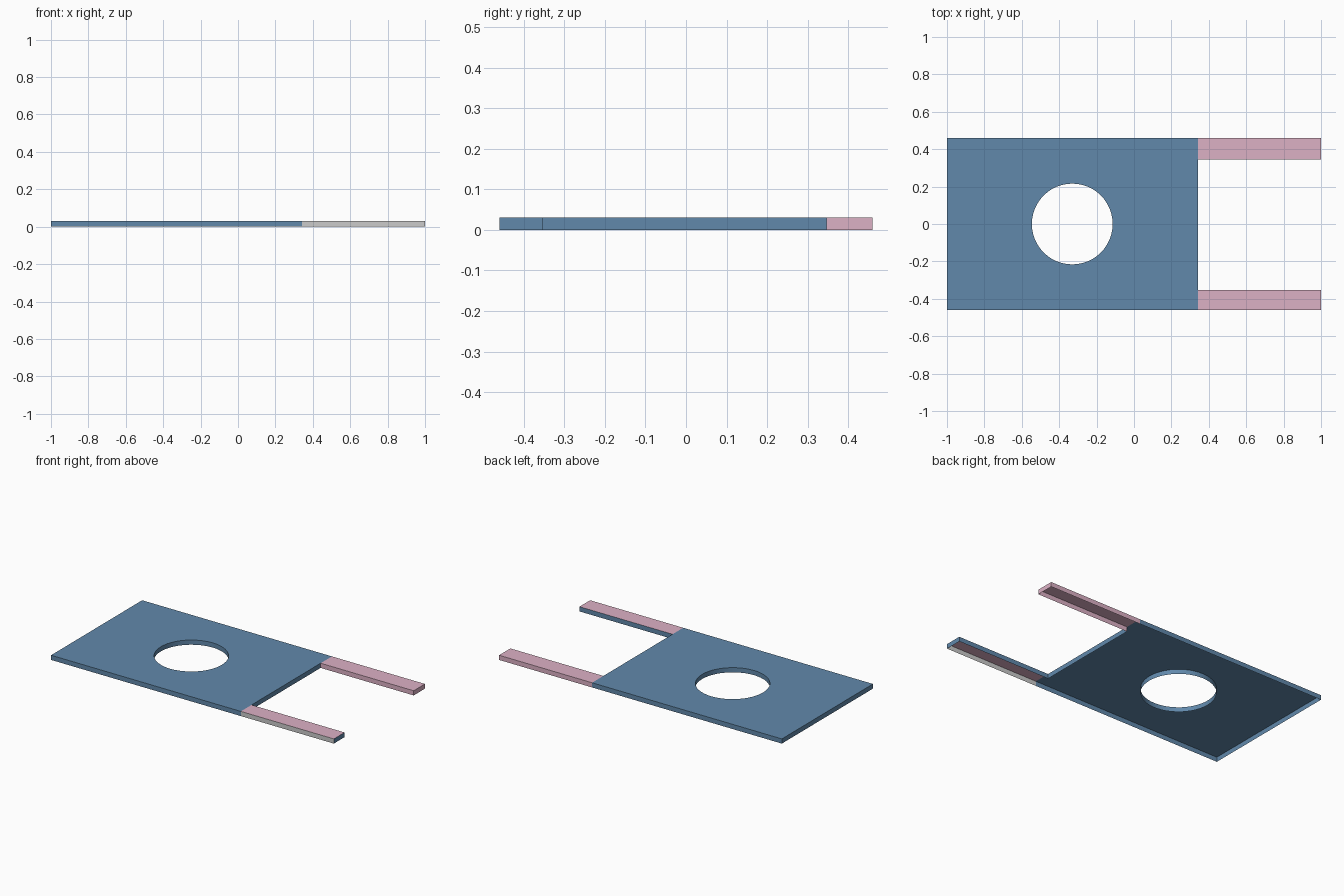
import bpy, bmesh, math

if "Cube" in bpy.data.objects:
    bpy.data.objects.remove(bpy.data.objects["Cube"])

H = 0.03                                  # height of the open-bottomed shell
X0, X1, X2 = -1.0, 0.342, 1.0             # plate start, plate end, prong tips
Y = 0.46                                  # half width
Y_BACK, Y_FRONT = 0.346, -0.352           # inner sides of the prongs
HOLE_X, HOLE_R, HOLE_N = -0.33, 0.216, 48


def material(name, rgb):
    m = bpy.data.materials.new(name)
    m.diffuse_color = (*rgb, 1)
    m.use_nodes = True
    m.node_tree.nodes["Principled BSDF"].inputs["Base Color"].default_value = m.diffuse_color
    return m


blue = material("blue", (0.12, 0.25, 0.41))
pink = material("pink", (0.72, 0.44, 0.56))


def shell(name, loops, materials, walls):
    """Flat top bounded by loops (outer anticlockwise, holes clockwise), with
    walls down to z = 0 and no underside. walls[i][j] is the material slot of
    the wall on edge j of loop i, or None where there is no wall."""
    bm = bmesh.new()
    rings = [[bm.verts.new((x, y, H)) for x, y in loop] for loop in loops]
    edges = [bm.edges.new((r[j], r[(j + 1) % len(r)]))
             for r in rings for j in range(len(r))]
    bmesh.ops.triangle_fill(bm, edges=edges, use_beauty=True, use_dissolve=False,
                            normal=(0, 0, 1))
    for f in bm.faces:
        f.normal_update()
        if f.normal.z < 0:
            f.normal_flip()
    for ring, slots in zip(rings, walls):
        low = [bm.verts.new((v.co.x, v.co.y, 0)) for v in ring]
        for j, slot in enumerate(slots):
            if slot is not None:
                k = (j + 1) % len(ring)
                bm.faces.new((low[j], low[k], ring[k], ring[j])).material_index = slot
    bmesh.ops.delete(bm, geom=[v for v in bm.verts if not v.link_faces], context='VERTS')
    mesh = bpy.data.meshes.new(name)
    bm.to_mesh(mesh)
    bm.free()
    for m in materials:
        mesh.materials.append(m)
    ob = bpy.data.objects.new(name, mesh)
    bpy.context.collection.objects.link(ob)
    return ob


def rect(xa, xb, ya, yb):
    return [(xa, ya), (xb, ya), (xb, yb), (xa, yb)]


# Plate with a round hole, open towards the prongs
outline = [(X0, -Y), (X1, -Y), (X1, Y_FRONT), (X1, Y_BACK), (X1, Y), (X0, Y)]
hole = [(HOLE_X + HOLE_R * math.cos(a), HOLE_R * math.sin(a))
        for a in (-2 * math.pi * i / HOLE_N for i in range(HOLE_N))]
plate = shell("plate", [outline, hole], [blue],
              [[0, None, 0, None, 0, 0], [0] * HOLE_N])
bpy.context.view_layer.objects.active = plate
plate.select_set(True)
bpy.ops.object.shade_smooth_by_angle(angle=math.radians(30))

# Prongs: wall order is front, tip, back, plate side (open)
shell("back_prong", [rect(X1, X2, Y_BACK, Y)], [pink], [[0, 0, 0, None]])
shell("front_prong", [rect(X1, X2, -Y, Y_FRONT)], [pink, blue, None],
      [[2, 1, 1, None]])
